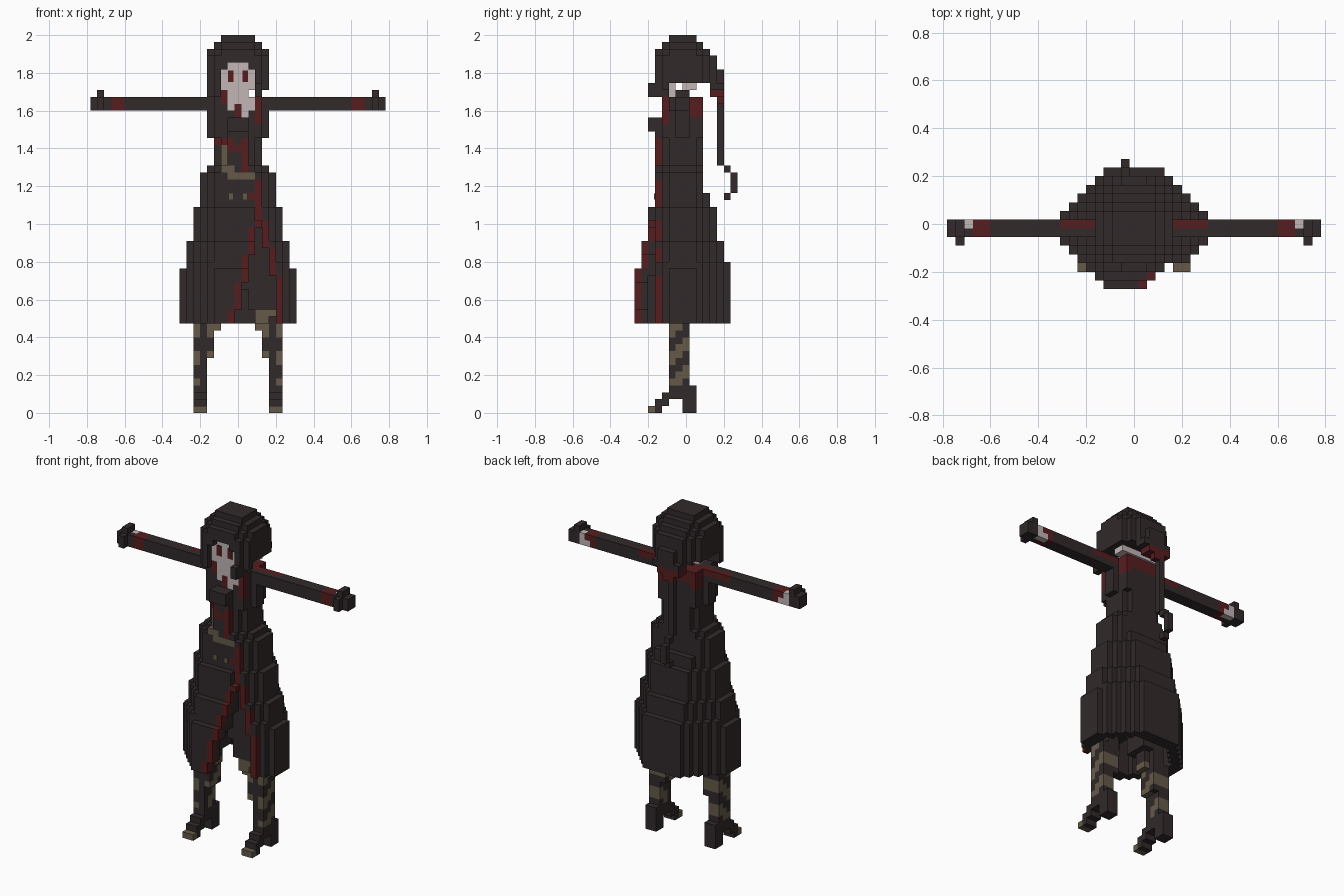
import bpy, bmesh
from mathutils import Vector
from itertools import product

V = 2 / 55  # block size

cube = bpy.data.objects.get("Cube")
if cube:
    bpy.data.objects.remove(cube)

COLOURS = {
    "charcoal cloth": (0.031, 0.0225, 0.0235),
    "dark red": (0.097, 0.0125, 0.0135),
    "khaki": (0.13, 0.102, 0.066),
    "pale skin": (0.54, 0.47, 0.47),
}
MATERIALS = []
for name, rgb in COLOURS.items():
    m = bpy.data.materials.new(name)
    m.use_nodes = True
    m.diffuse_color = (*rgb, 1)
    m.node_tree.nodes["Principled BSDF"].inputs["Base Color"].default_value = (*rgb, 1)
    MATERIALS.append(m)
DARK, RED, KHAKI, PALE = range(4)


def span(a, b):
    return range(a, b + 1)


def box(cells, xs, ys, zs, mat=DARK):
    """Fill an inclusive range of blocks."""
    for c in product(span(*xs), span(*ys), span(*zs)):
        cells[c] = mat


def paint(cells, xs, ys, zs, mat):
    """Recolour the blocks that already exist in a range."""
    for c in product(span(*xs), span(*ys), span(*zs)):
        if c in cells:
            cells[c] = mat


def layer(cells, zs, w, f, b, s):
    """Octagonal slab: half width, front reach, back reach, corner limit."""
    for i, j, k in product(span(-w, w), span(-f, b), span(*zs)):
        if abs(i) + max(j, -1 - j) <= s:
            cells[i, j, k] = DARK


def build(name, cells):
    """Turn blocks into a mesh of their outer faces."""
    bm = bmesh.new()
    corners = {}

    def vert(p):
        key = tuple(round(c * 2) for c in p)
        if key not in corners:
            corners[key] = bm.verts.new(Vector(p) * V)
        return corners[key]

    for (i, j, k), mat in cells.items():
        centre = Vector((i, j, k + 0.5))
        for axis, sign in product(range(3), (-1, 1)):
            n = Vector((0, 0, 0))
            n[axis] = sign
            if (i + int(n.x), j + int(n.y), k + int(n.z)) in cells:
                continue
            u = Vector((0, 0, 0))
            u[(axis + 1) % 3] = 0.5
            w = n.cross(u)
            mid = centre + n / 2
            quad = [vert(mid + a * u + b * w) for a, b in ((-1, -1), (1, -1), (1, 1), (-1, 1))]
            bm.faces.new(quad).material_index = mat
    mesh = bpy.data.meshes.new(name)
    bm.to_mesh(mesh)
    bm.free()
    for m in MATERIALS:
        mesh.materials.append(m)
    ob = bpy.data.objects.new(name, mesh)
    bpy.context.collection.objects.link(ob)


def plate(name, i, j, k, width, height, mat):
    """Thin painted detail on the front of block row j."""
    bpy.ops.mesh.primitive_cube_add(size=1, location=(i * V, (j - 0.5) * V - 0.002, k * V))
    ob = bpy.context.object
    ob.name = name
    ob.scale = (width, 0.006, height)
    ob.data.materials.append(MATERIALS[mat])


# Long coat skirt, flaring downwards
skirt = {}
layer(skirt, (13, 20), 8, 7, 6, 9)
layer(skirt, (21, 21), 7, 6, 6, 9)
layer(skirt, (22, 24), 7, 6, 5, 8)
layer(skirt, (25, 29), 6, 5, 4, 7)
layer(skirt, (30, 31), 5, 4, 3, 6)
# Hollow inside, open at the hem
for c in list(skirt):
    i, j, k = c
    if k < 20 and abs(i) + max(j, -1 - j) <= 7 and abs(i) < 7 and -6 < j < 5:
        del skirt[c]


# Front slit with red trim along both flaps
def flap_edges(k):
    return min(3, round(-1 + (k - 13) * 0.26)), min(6, round(6 - (k - 18) * 0.27))


for c in list(skirt):
    i, j, k = c
    left, right = flap_edges(k)
    if (j <= -4 and left < i < right) or (j < -4 and i >= right):
        del skirt[c]
for k in span(13, 19):
    skirt[flap_edges(k)[1], -4, k] = RED
for i, j, k in skirt:
    if j <= -3 and i in flap_edges(k) and (i, j - 1, k) not in skirt:
        skirt[i, j, k] = RED
build("coat_skirt", skirt)

# Torso with belt, straps and collar
torso = {}
layer(torso, (32, 34), 5, 4, 2, 6)
layer(torso, (35, 35), 4, 4, 2, 5)
layer(torso, (36, 39), 3, 4, 2, 4)
layer(torso, (40, 45), 3, 3, 2, 5)
box(torso, (-4, 4), (-1, 0), (40, 43))
box(torso, (-1, 1), (-4, -4), (40, 40))
box(torso, (-1, 1), (-5, -4), (41, 42))
paint(torso, (3, 3), (-4, -4), (32, 33), RED)
paint(torso, (-2, -2), (-4, -3), (36, 38), KHAKI)
paint(torso, (-1, 2), (-4, -4), (34, 34), KHAKI)
paint(torso, (-2, -1), (-4, -4), (35, 35), KHAKI)
paint(torso, (1, 1), (-4, -4), (35, 39), RED)
paint(torso, (-3, -1), (-4, -2), (39, 39), RED)
paint(torso, (-1, 0), (-4, -4), (38, 38), RED)
paint(torso, (-3, 3), (0, 2), (44, 45), RED)
for x in (-3, 3):
    paint(torso, (x, x), (1, 2), (43, 43), RED)
paint(torso, (3, 3), (-3, -3), (42, 45), RED)
paint(torso, (-1, 2), (-3, -3), (44, 45), PALE)
paint(torso, (1, 1), (-3, -3), (43, 43), PALE)
paint(torso, (0, 0), (-3, -3), (43, 44), RED)
paint(torso, (-2, -2), (-3, -3), (45, 45), RED)
build("coat_torso", torso)

# Neck and underside of the head
neck = {}
box(neck, (-1, 1), (-2, -2), (46, 47), PALE)
box(neck, (-1, 1), (-1, 0), (46, 46))
box(neck, (-3, 3), (0, 1), (47, 47), PALE)
build("neck", neck)

# Face
face = {}
box(face, (-1, 1), (-3, -3), (50, 50), PALE)
box(face, (-2, 2), (-3, -3), (47, 49), PALE)
box(face, (-1, 1), (-3, -3), (46, 46), PALE)
box(face, (-2, -2), (-3, -3), (46, 46), RED)
build("face", face)
for x, side in ((-1, "right"), (1, "left")):
    plate(side + "_eye", x * 1.05, -3, 49, 0.03, 0.062, RED)
    plate(side + "_buckle", x, -4, 31.5, 0.022, 0.03, KHAKI)

# Hood with face opening, side drapes and back hem
hood = {}
layer(hood, (48, 49), 4, 4, 5, 6)
layer(hood, (50, 51), 4, 4, 4, 6)
layer(hood, (52, 52), 4, 4, 3, 5)
layer(hood, (53, 53), 3, 3, 2, 4)
box(hood, (-2, 2), (-2, 1), (54, 54))
for c in list(hood):
    i, j, k = c
    if c in face or (i, j + 1, k) in face:
        del hood[c]
box(hood, (-4, -3), (-3, -3), (46, 47))
box(hood, (-3, -3), (-4, -4), (46, 47))
box(hood, (3, 3), (-5, -3), (46, 47))
box(hood, (4, 4), (-3, -3), (47, 47))
box(hood, (-2, 2), (4, 5), (47, 47))
box(hood, (-2, 1), (4, 5), (46, 46), RED)
box(hood, (-1, 0), (5, 5), (45, 45), RED)
build("hood", hood)

# Thin braid hanging behind the back
braid = {}
box(braid, (-1, -1), (5, 5), (36, 44))
box(braid, (-1, -1), (6, 6), (35, 35))
box(braid, (-1, -1), (7, 7), (32, 34))
box(braid, (-1, -1), (6, 6), (31, 31))
build("braid", braid)


def mirrored(cells, sign):
    return {(sign * i, j, k): m for (i, j, k), m in cells.items()}


# Arms stretched sideways, with cuffs and hands
arm = {}
box(arm, (4, 21), (-1, 0), (44, 45))
paint(arm, (4, 8), (0, 0), (45, 45), RED)
paint(arm, (17, 18), (-1, 0), (44, 45), RED)
paint(arm, (19, 19), (0, 0), (44, 45), PALE)
paint(arm, (18, 18), (0, 0), (44, 44), PALE)
box(arm, (20, 20), (-2, -2), (44, 45))
box(arm, (20, 20), (-1, 0), (46, 46))

# Legs with patterned trousers and high-heeled shoes
leg = {}
box(leg, (5, 6), (-2, 0), (3, 12))
box(leg, (4, 4), (-2, 0), (8, 14))
box(leg, (3, 3), (-2, -1), (12, 14))
box(leg, (5, 5), (-2, 0), (13, 14))
box(leg, (2, 5), (-3, 0), (15, 17))
box(leg, (1, 5), (-3, 1), (18, 19))
for i, j, k in leg:
    if 3 < k < 13 and (k - j + 3) % 4 < 2 and (i, j) != (5, -2):
        leg[i, j, k] = KHAKI
box(leg, (5, 6), (0, 1), (0, 3))
box(leg, (5, 6), (-3, -1), (2, 2))
box(leg, (5, 6), (-4, -3), (1, 1))
box(leg, (5, 6), (-4, -4), (0, 0))
box(leg, (5, 6), (-5, -5), (0, 0), KHAKI)

for sign, side in ((1, "left"), (-1, "right")):
    build(side + "_arm", mirrored(arm, sign))
    build(side + "_leg", mirrored(leg, sign))

# Exposed thigh in the slit
thigh = {}
box(thigh, (3, 5), (-3, -3), (14, 14), KHAKI)
box(thigh, (3, 4), (-3, -3), (13, 13), KHAKI)
build("left_thigh", thigh)
